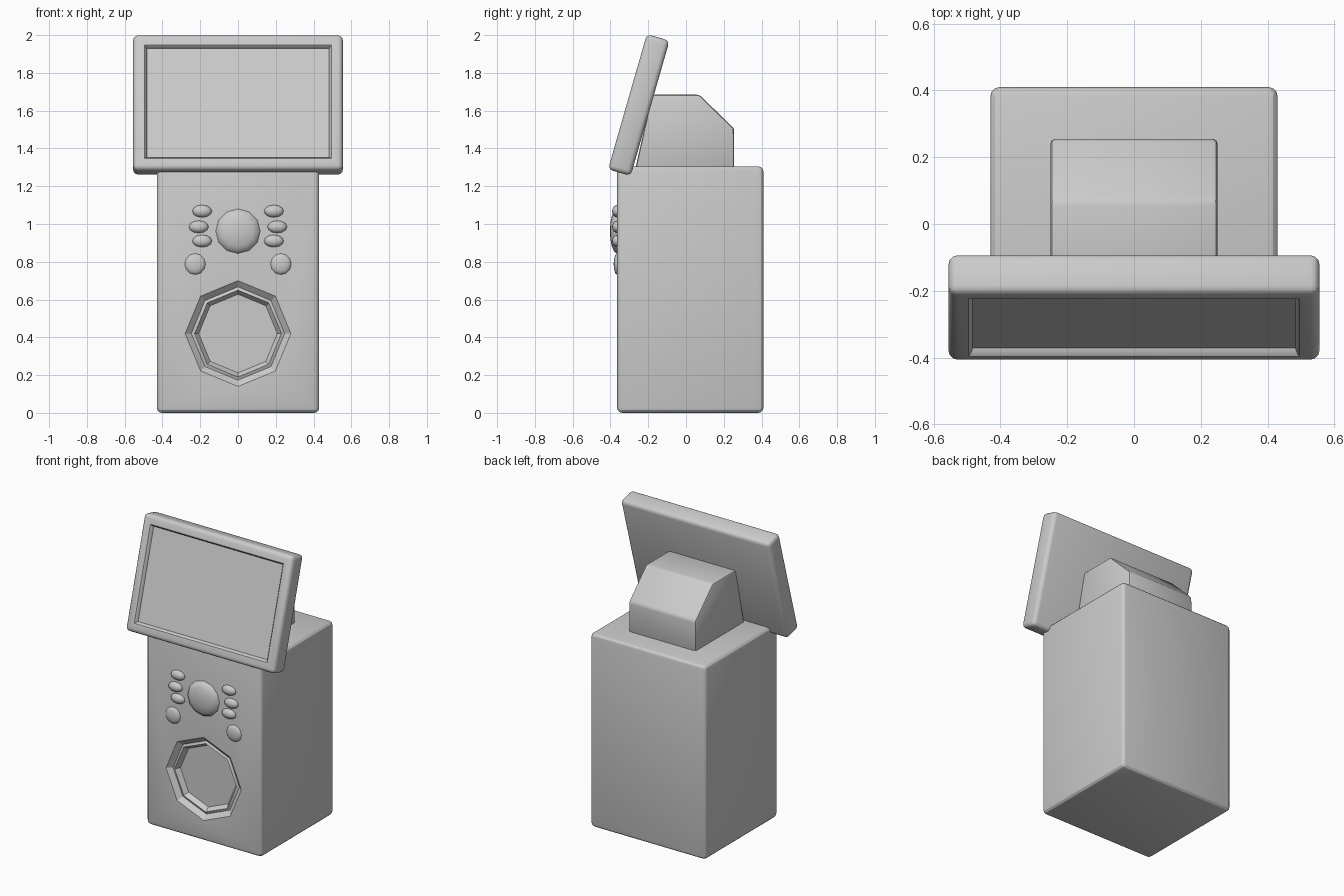
import bpy, bmesh, math
from mathutils import Vector

if "Cube" in bpy.data.objects:
    bpy.data.objects.remove(bpy.data.objects["Cube"])


def finish(bm, name, angle=35):
    bmesh.ops.recalc_face_normals(bm, faces=bm.faces[:])
    me = bpy.data.meshes.new(name)
    bm.to_mesh(me)
    bm.free()
    ob = bpy.data.objects.new(name, me)
    bpy.context.collection.objects.link(ob)
    smooth(ob, angle)
    return ob


def smooth(ob, angle=35):
    bpy.ops.object.select_all(action='DESELECT')
    ob.select_set(True)
    bpy.context.view_layer.objects.active = ob
    bpy.ops.object.shade_smooth_by_angle(angle=math.radians(angle))


def box(size, centre, bevel):
    bm = bmesh.new()
    bmesh.ops.create_cube(bm, size=1)
    bmesh.ops.scale(bm, vec=size, verts=bm.verts)
    bmesh.ops.translate(bm, vec=centre, verts=bm.verts)
    bmesh.ops.bevel(bm, geom=bm.edges[:], offset=bevel, segments=3,
                    profile=0.5, affect='EDGES')
    return bm


FRONT = -0.365

# Cabinet body
body = finish(box((0.86, 0.775, 1.305), (0, 0.0225, 0.6525), 0.028), "cabinet_body")

# Stepped octagonal speaker recess cut into the front
bm = bmesh.new()
rings = []
for r, y in [(0.29, -0.01), (0.28, 0.0), (0.247, 0.028), (0.23, 0.02),
             (0.208, 0.05)]:
    rings.append([bm.verts.new((r * math.cos(i * math.pi / 4), FRONT + y,
                                0.42 + r * math.sin(i * math.pi / 4)))
                  for i in range(8)])
for a, b in zip(rings, rings[1:]):
    for i in range(8):
        j = (i + 1) % 8
        bm.faces.new((a[i], a[j], b[j], b[i]))
bm.faces.new(rings[0])
bm.faces.new(rings[-1])
cutter = finish(bm, "speaker_cutter")
cutter.hide_render = True
mod = body.modifiers.new("speaker_recess", 'BOOLEAN')
mod.operation = 'DIFFERENCE'
mod.solver = 'EXACT'
mod.object = cutter
bpy.context.view_layer.objects.active = body
bpy.ops.object.modifier_apply(modifier=mod.name)
bpy.data.objects.remove(cutter)
smooth(body, 25)

# Neck block behind the screen, extruded from its side profile
bm = bmesh.new()
profile = [(-0.27, 1.285), (0.255, 1.285), (0.255, 1.505), (0.07, 1.685), (-0.18, 1.685)]
face = bm.faces.new([bm.verts.new((-0.25, y, z)) for y, z in profile])
ext = bmesh.ops.extrude_face_region(bm, geom=[face])
bmesh.ops.translate(bm, vec=(0.5, 0, 0),
                    verts=[v for v in ext["geom"] if isinstance(v, bmesh.types.BMVert)])
bmesh.ops.recalc_face_normals(bm, faces=bm.faces[:])
bmesh.ops.bevel(bm, geom=bm.edges[:], offset=0.014, segments=2, profile=0.5, affect='EDGES')
finish(bm, "neck_block")

# Tilted screen with recessed display
bm = box((1.11, 0.125, 0.745), (0, 0, 0), 0.026)
bm.normal_update()
front = max((f for f in bm.faces if f.normal.y < -0.99), key=lambda f: f.calc_area())
for thickness, depth in [(0.034, 0), (0.006, -0.006), (0.006, -0.016)]:
    bmesh.ops.inset_region(bm, faces=[front], thickness=thickness, depth=depth,
                           use_even_offset=True)
screen = finish(bm, "screen")
screen.location = (0, -0.25, 1.63)
screen.rotation_euler.x = math.radians(-16)


# Domed buttons on the front
def button(name, x, z, rx, ry, rz, seg=12):
    bm = bmesh.new()
    bmesh.ops.create_uvsphere(bm, u_segments=seg, v_segments=8, radius=1)
    for v in bm.verts:
        v.co = Vector((x + v.co.x * rx, FRONT + v.co.z * ry, z + v.co.y * rz))
    finish(bm, name, 60)


button("main_dial", 0, 0.962, 0.118, 0.038, 0.118)
for side, s in (("left", -1), ("right", 1)):
    for n, (x, z) in enumerate([(0.19, 1.068), (0.208, 0.985), (0.19, 0.91)]):
        button(f"{side}_oval_button_{n + 1}", s * x, z, 0.052, 0.026, 0.033)
    button(f"{side}_round_button", s * 0.227, 0.788, 0.055, 0.018, 0.056)
